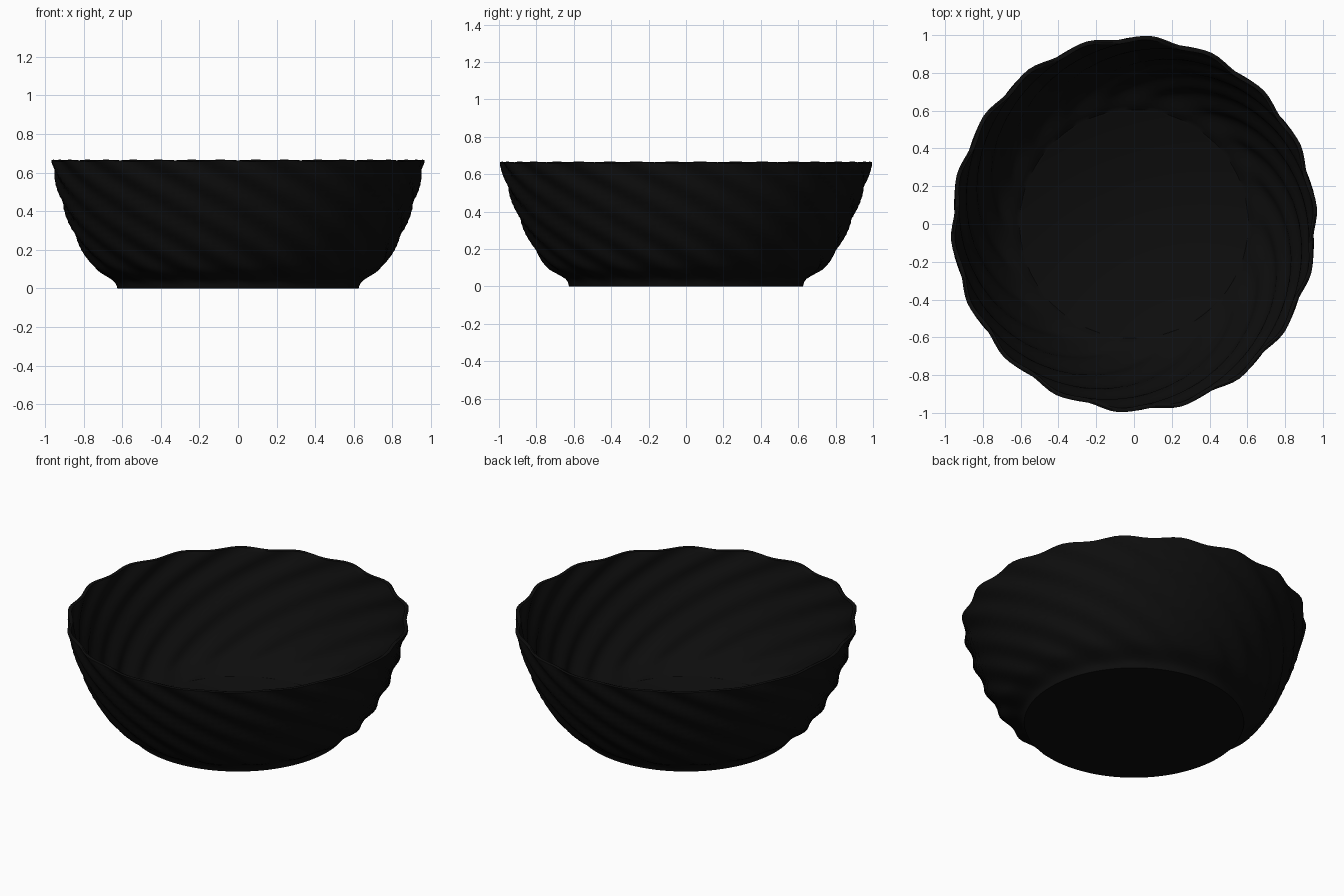
import bpy
import bmesh
from math import cos, sin, pi, radians

if "Cube" in bpy.data.objects:
    bpy.data.objects.remove(bpy.data.objects["Cube"])

LOBES = 18
SEGMENTS = LOBES * 8
HEIGHT = 0.66
WALL = 0.022
RIB = 0.011
TWIST = radians(118)      # rib rotation per unit of height
PHASE = radians(5)        # position of a rib crest at the rim

# Outer wall as (radius, height), from foot to rim
PROFILE = [(0.625, 0), (0.645, 0.04), (0.72, 0.09), (0.765, 0.14), (0.816, 0.22),
           (0.877, 0.34), (0.933, 0.48), (0.966, 0.58), (0.989, HEIGHT)]


def smooth_path(points, steps):
    """Catmull-Rom curve through the points."""
    padded = [points[0]] + points + [points[-1]]
    path = []
    for a, b, c, d in zip(padded, padded[1:], padded[2:], padded[3:]):
        for i in range(steps):
            t = i / steps
            path.append(tuple(
                q + 0.5 * t * (r - p + t * (2 * p - 5 * q + 4 * r - s + t * (3 * (q - r) + s - p)))
                for p, q, r, s in zip(a, b, c, d)))
    return path + [points[-1]]


def add_ring(bm, radius, z):
    """One level of the wall, rippled by the swirling ribs."""
    fade = min(1, max(0, (z - 0.02) / 0.07))
    squash = 1 - 0.028 * (z / HEIGHT) ** 2
    ring = []
    for i in range(SEGMENTS):
        angle = 2 * pi * i / SEGMENTS
        wave = cos(LOBES * (angle - PHASE - TWIST * (HEIGHT - z)))
        r = radius + RIB * fade * wave
        lift = 0.003 * wave if z > HEIGHT - 0.01 else 0
        ring.append(bm.verts.new((r * cos(angle) * squash, r * sin(angle), z + lift)))
    return ring


# Closed section: outside up, rounded rim, inside down to the floor
outer = smooth_path(PROFILE, 4)
rim = [(PROFILE[-1][0] - WALL / 2, HEIGHT + 0.004)]
inner = [(r - WALL, z) for r, z in reversed(outer) if z > 0.03]
floor_edge = [(0.605, 0.024)]

bm = bmesh.new()
rings = [add_ring(bm, r, z) for r, z in outer + rim + inner + floor_edge]
for low, high in zip(rings, rings[1:]):
    for i in range(SEGMENTS):
        j = (i + 1) % SEGMENTS
        bm.faces.new((low[i], low[j], high[j], high[i]))

# Flat underside and inside floor
bm.faces.new(list(reversed(rings[0])))
bm.faces.new(rings[-1])

mesh = bpy.data.meshes.new("bowl")
bm.to_mesh(mesh)
bm.free()
bowl = bpy.data.objects.new("bowl", mesh)
bpy.context.collection.objects.link(bowl)

# Black glaze
black = bpy.data.materials.new("black")
black.use_nodes = True
colour = (0.004, 0.004, 0.004, 1)
black.diffuse_color = colour
black.node_tree.nodes["Principled BSDF"].inputs["Base Color"].default_value = colour
mesh.materials.append(black)

bpy.ops.object.select_all(action="DESELECT")
bowl.select_set(True)
bpy.context.view_layer.objects.active = bowl
bpy.ops.object.shade_smooth_by_angle(angle=radians(40))
